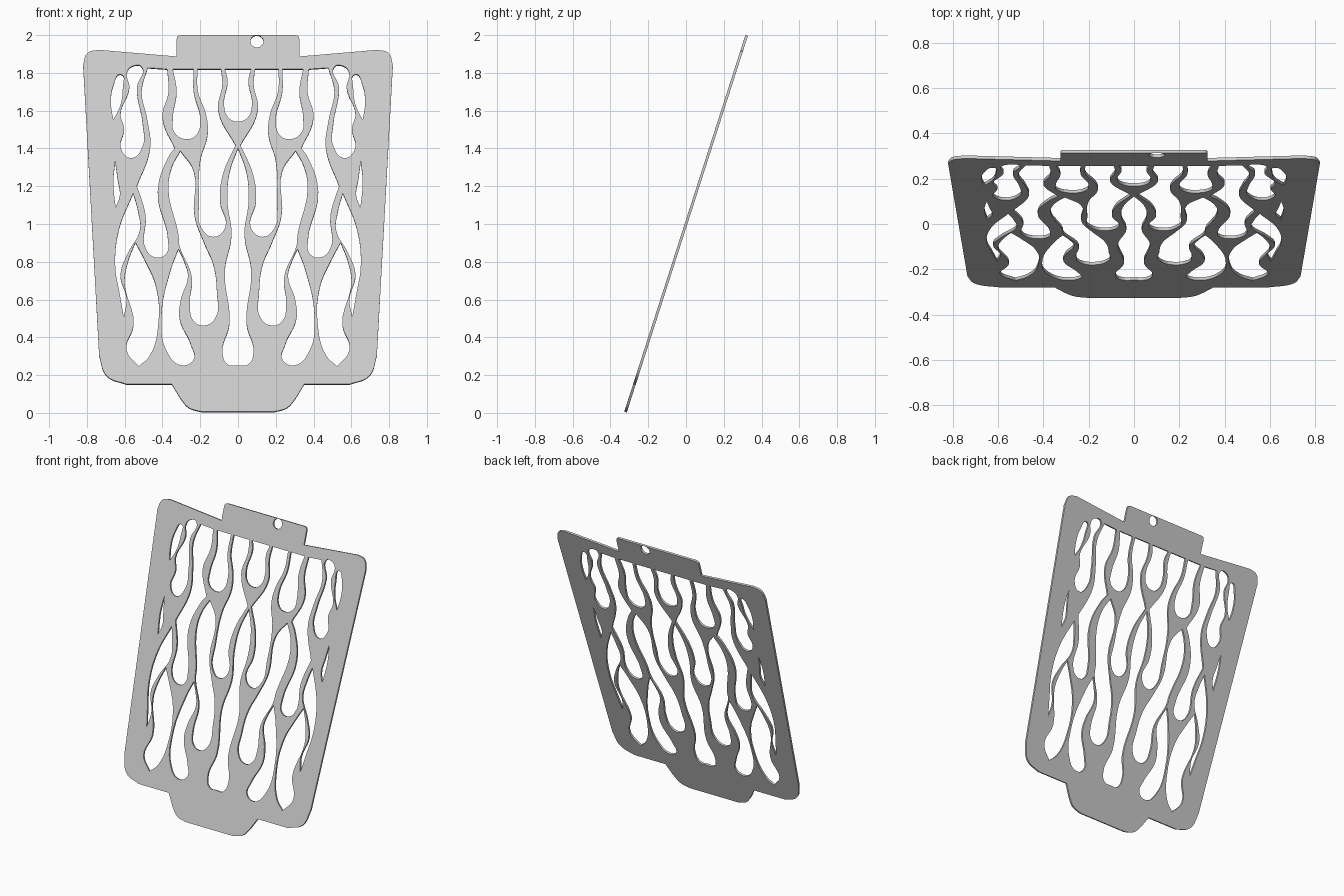
import bpy, math

LEAN = math.atan2(1.99, 0.64)      # plate leans back from the vertical
THICK = 0.014

curve = bpy.data.curves.new("flame_plate", 'CURVE')
curve.dimensions = '2D'
curve.fill_mode = 'BOTH'
curve.resolution_u = 6
curve.extrude = THICK / 2


def loop(points, mirror=False):
    """Closed outline of (x, z) points; a third value marks a sharp corner."""
    for side in ((1, -1) if mirror else (1,)):
        s = curve.splines.new('BEZIER')
        s.bezier_points.add(len(points) - 1)
        s.use_cyclic_u = True
        for bp, p in zip(s.bezier_points, points):
            bp.co = (side * p[0], (p[1] - 1) / math.sin(LEAN), 0)
            kind = 'VECTOR' if len(p) > 2 else 'AUTO'
            bp.handle_left_type = bp.handle_right_type = kind


def symmetric(half):
    """Close a right-hand profile with its reflection."""
    back = [(-p[0],) + tuple(p[1:]) for p in reversed(half) if p[0] > 0]
    loop(half + back)


# Outer edge: hanging tab, shoulders, tapered sides, lower tongue
symmetric([(0.305, 1.998, 1), (0.319, 1.992), (0.325, 1.975, 1), (0.325, 1.885, 1),
           (0.74, 1.92, 1), (0.797, 1.903), (0.82, 1.84, 1),
           (0.735, 0.30, 1), (0.695, 0.194), (0.59, 0.15, 1), (0.35, 0.15, 1),
           (0.305, 0.075, 1), (0.26, 0.026), (0.19, 0.004, 1)])

# Hanging hole
loop([(0.10 + 0.034 * math.cos(a * math.pi / 4), 1.965 + 0.032 * math.sin(a * math.pi / 4))
      for a in range(8)])

# Centre openings
symmetric([(0.07, 1.818, 1), (0.055, 1.76), (0.074, 1.63), (0.05, 1.56), (0, 1.54)])
symmetric([(0, 1.40, 1), (0.045, 1.27), (0.056, 1.12), (0.034, 0.94), (0.07, 0.75),
           (0.045, 0.47), (0.082, 0.32), (0.055, 0.255), (0, 0.25)])

# Paired openings, inner to outer
loop([(0.09, 1.818, 1), (0.083, 1.74), (0.105, 1.60), (0.013, 1.415, 1), (0.08, 1.26),
      (0.096, 1.12), (0.068, 0.98), (0.13, 0.93), (0.195, 0.98), (0.206, 1.12),
      (0.20, 1.33), (0.16, 1.48), (0.17, 1.58), (0.212, 1.70), (0.215, 1.818, 1)], True)
loop([(0.235, 1.818, 1), (0.235, 1.70), (0.20, 1.55), (0.22, 1.47), (0.27, 1.447),
      (0.335, 1.48), (0.345, 1.56), (0.325, 1.70), (0.345, 1.818, 1)], True)
loop([(0.305, 1.385, 1), (0.35, 1.30), (0.368, 1.18), (0.315, 0.94), (0.31, 0.885),
      (0.245, 0.72), (0.255, 0.57), (0.235, 0.485), (0.18, 0.46), (0.12, 0.50),
      (0.112, 0.64), (0.13, 0.78), (0.18, 0.90), (0.23, 1.04), (0.235, 1.28)], True)
loop([(0.375, 1.818, 1), (0.368, 1.70), (0.40, 1.56), (0.335, 1.40, 1), (0.37, 1.35),
      (0.425, 1.17), (0.37, 0.91), (0.38, 0.84), (0.43, 0.82), (0.485, 0.86),
      (0.49, 1.05), (0.535, 1.20, 1), (0.465, 1.40), (0.48, 1.55), (0.51, 1.70),
      (0.478, 1.825, 1)], True)
loop([(0.51, 1.83), (0.535, 1.72), (0.505, 1.53), (0.505, 1.41), (0.565, 1.347),
      (0.62, 1.40), (0.603, 1.50), (0.622, 1.58), (0.575, 1.72), (0.588, 1.80),
      (0.56, 1.833)], True)
loop([(0.62, 1.79), (0.66, 1.73), (0.672, 1.63), (0.66, 1.55, 1), (0.625, 1.62),
      (0.61, 1.72)], True)
loop([(0.65, 1.33, 1), (0.66, 1.22), (0.648, 1.085, 1), (0.626, 1.15), (0.638, 1.24)], True)

# Lower paired openings
loop([(0.555, 1.16, 1), (0.63, 0.97), (0.65, 0.78), (0.625, 0.62), (0.605, 0.508, 1),
      (0.59, 0.60), (0.622, 0.73), (0.585, 0.84), (0.52, 0.965), (0.53, 1.07)], True)
loop([(0.543, 0.90, 1), (0.582, 0.80), (0.60, 0.69), (0.552, 0.47), (0.59, 0.33),
      (0.525, 0.245, 1), (0.468, 0.30), (0.422, 0.47), (0.435, 0.67), (0.49, 0.80)], True)
loop([(0.315, 0.865, 1), (0.355, 0.76), (0.405, 0.50), (0.375, 0.32), (0.30, 0.25),
      (0.235, 0.28), (0.25, 0.36), (0.31, 0.50), (0.302, 0.60), (0.265, 0.72),
      (0.285, 0.80)], True)

# Stand the sheet up, leaning back, as a mesh
plate = bpy.data.objects.new("flame_plate", curve)
bpy.context.collection.objects.link(plate)
plate.location.z = 1
plate.rotation_euler.x = LEAN
bpy.context.view_layer.objects.active = plate
plate.select_set(True)
bpy.ops.object.convert(target='MESH')
bpy.ops.object.transform_apply(location=True, rotation=True, scale=True)
bpy.ops.object.shade_smooth_by_angle(angle=math.radians(30))
